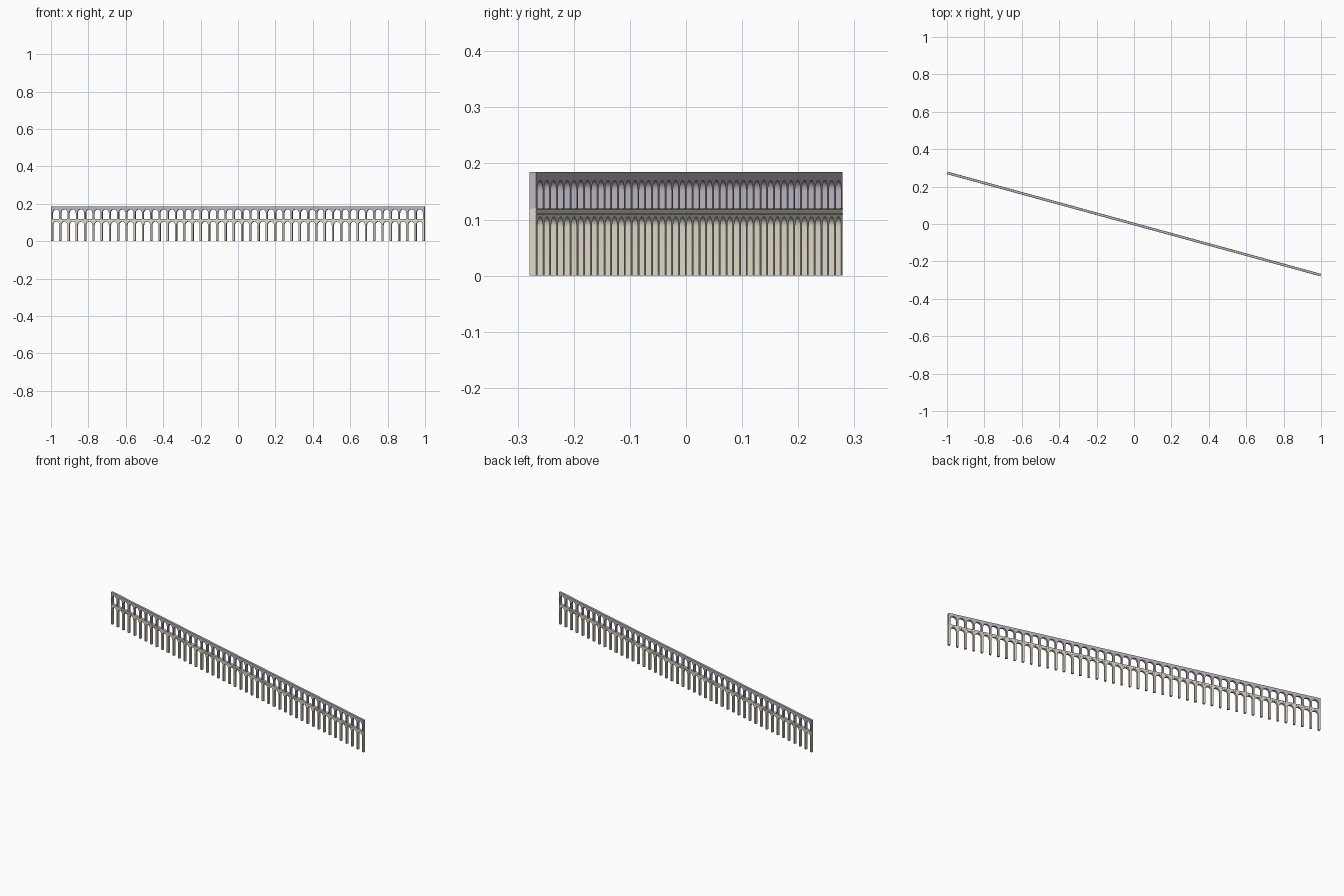
import bpy, bmesh, math

if "Cube" in bpy.data.objects:
    bpy.data.objects.remove(bpy.data.objects["Cube"])

BAYS = 45
LENGTH = 2.07
ANGLE = -math.radians(15.3)
SEG = 12


def material(name, rgb):
    m = bpy.data.materials.new(name)
    m.diffuse_color = (*rgb, 1)
    m.use_nodes = True
    m.node_tree.nodes["Principled BSDF"].inputs["Base Color"].default_value = m.diffuse_color
    return m


tan = material("tan_stone", (0.74, 0.69, 0.58))
mauve = material("mauve_stone", (0.50, 0.46, 0.53))


def finish(name, bm, mat):
    bmesh.ops.recalc_face_normals(bm, faces=bm.faces)
    me = bpy.data.meshes.new(name)
    bm.to_mesh(me)
    bm.free()
    me.materials.append(mat)
    ob = bpy.data.objects.new(name, me)
    ob.rotation_euler.z = ANGLE
    bpy.context.collection.objects.link(ob)
    return ob


def arcade(name, z0, crown, z1, pier, depth, mat):
    """A row of round arches on piers, drawn as a flat strip and extruded."""
    bm = bmesh.new()
    pitch = (LENGTH - pier) / BAYS
    r = (pitch - pier) / 2
    spring = crown - r

    def quad(xa, za, xb, zb, ta, tb):
        pts = [(xa, za), (xb, zb), (xb, tb), (xa, ta)]
        bm.faces.new([bm.verts.new((x, -depth / 2, z)) for x, z in pts])

    for i in range(BAYS + 1):
        x = -LENGTH / 2 + i * pitch
        # pier shaft and the wall above it
        quad(x, z0, x + pier, z0, spring, spring)
        quad(x, spring, x + pier, spring, z1, z1)
        if i == BAYS:
            break
        # wall above the arch curve
        cx = x + pier + r
        arc = [(cx - r * math.cos(math.pi * k / SEG),
                spring + r * math.sin(math.pi * k / SEG)) for k in range(SEG + 1)]
        for (xa, za), (xb, zb) in zip(arc, arc[1:]):
            quad(xa, za, xb, zb, z1, z1)
    bmesh.ops.remove_doubles(bm, verts=bm.verts, dist=1e-5)
    ext = bmesh.ops.extrude_face_region(bm, geom=bm.faces[:])
    new = [v for v in ext["geom"] if isinstance(v, bmesh.types.BMVert)]
    bmesh.ops.translate(bm, verts=new, vec=(0, depth, 0))
    ob = finish(name, bm, mat)
    # smooth arch undersides with sharp wall edges
    bpy.ops.object.select_all(action='DESELECT')
    ob.select_set(True)
    bpy.context.view_layer.objects.active = ob
    bpy.ops.object.shade_smooth_by_angle(angle=math.radians(30))


def ledge(name, z0, z1, depth, mat):
    bm = bmesh.new()
    bmesh.ops.create_cube(bm, size=1)
    for v in bm.verts:
        v.co = (v.co.x * LENGTH, v.co.y * depth, z0 + (v.co.z + 0.5) * (z1 - z0))
    finish(name, bm, mat)


# two tiers of arches
arcade("lower_arcade", 0.0, 0.105, 0.1195, 0.0100, 0.0125, tan)
arcade("upper_arcade", 0.1195, 0.170, 0.185, 0.0090, 0.0125, mauve)

# string courses between the tiers
ledge("lower_string_course", 0.1085, 0.1105, 0.0140, tan)
ledge("upper_string_course", 0.1180, 0.1200, 0.0140, tan)
